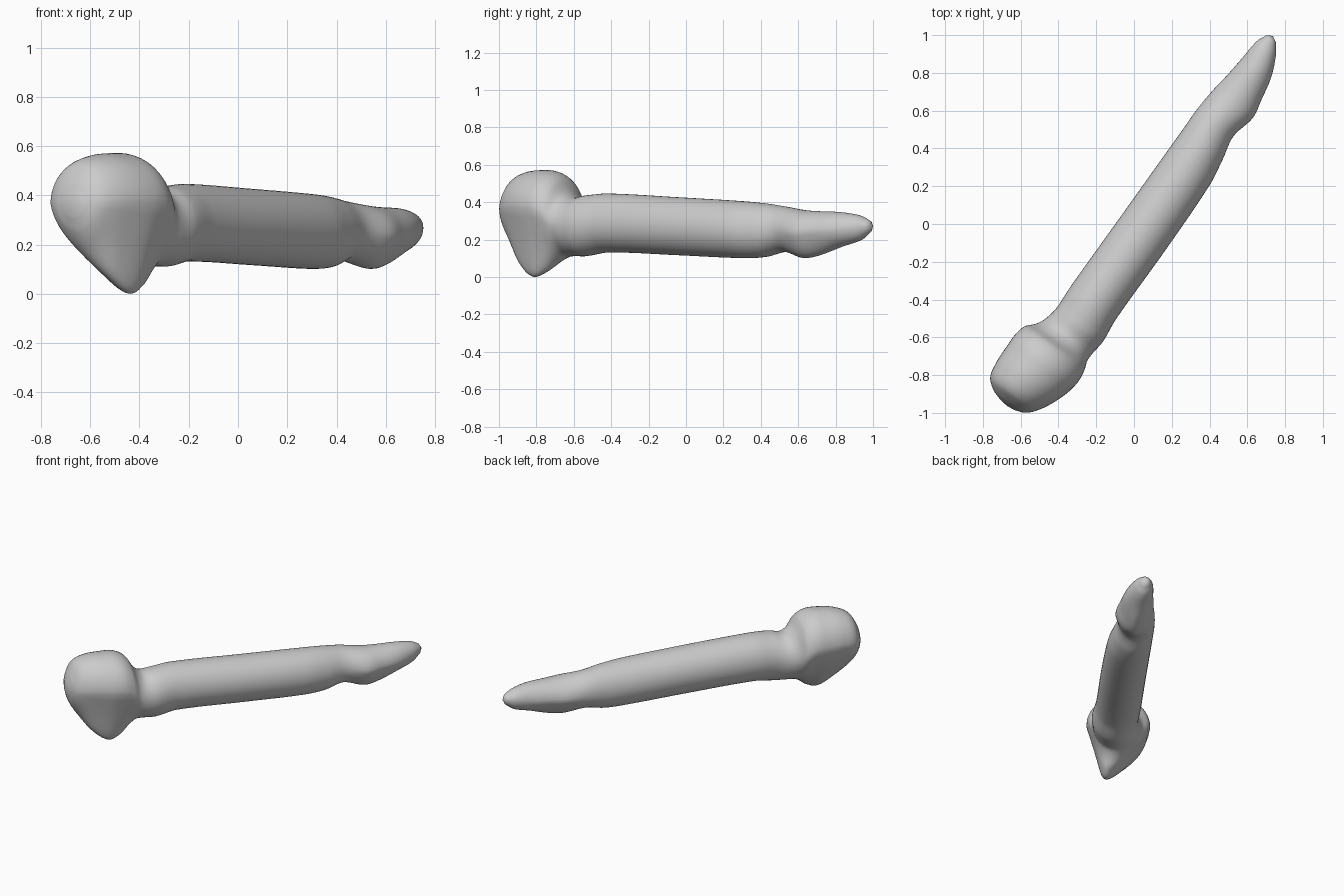
import bpy, bmesh, math

if "Cube" in bpy.data.objects:
    bpy.data.objects.remove(bpy.data.objects["Cube"])

SEGS, STEPS = 48, 6
DX, DY = 0.58, 0.81          # direction of the long axis seen from above
LEN2 = DX * DX + DY * DY

# Sections along the axis:
# distance, side min, side max, z bottom, z widest, z top, lower taper, lower shift
HEAD = [
    (-1.165, -.03, .06, .31, .36, .40, .0, .0),
    (-1.145, -.09, .11, .25, .36, .455, .1, .01),
    (-1.10, -.145, .155, .175, .365, .525, .25, .03),
    (-1.02, -.165, .20, .07, .37, .56, .45, .07),
    (-.92, -.17, .235, .0, .365, .57, .5, .08),
    (-.84, -.17, .245, .025, .36, .565, .45, .07),
    (-.775, -.155, .235, .08, .33, .53, .25, .04),
    (-.73, -.115, .22, .105, .29, .46, .1, .01),
]
SHAFT = [
    (-.68, -.09, .22, .11, .275, .425, 0, 0),
    (-.60, -.075, .228, .11, .28, .435, 0, 0),
    (-.46, -.08, .215, .13, .285, .445, 0, 0),
    (0.0, -.08, .215, .115, .27, .425, 0, 0),
    (.40, -.081, .205, .10, .25, .405, 0, 0),
    (.55, -.081, .182, .105, .245, .393, 0, 0),
]
TIP = [
    (.68, -.082, .157, .132, .25, .375, 0, 0),
    (.82, -.072, .184, .10, .235, .356, .25, .01),
    (.92, -.058, .166, .115, .24, .35, .25, .01),
    (1.05, -.045, .138, .16, .25, .345, .1, 0),
    (1.16, -.035, .09, .195, .265, .327, 0, 0),
    (1.215, -.012, .05, .235, .27, .30, 0, 0),
]


def spline(rows):
    """Smooth in-between sections (cubic Hermite over distance)."""
    n = len(rows)

    def slope(i, c):
        a, b = rows[max(i - 1, 0)], rows[min(i + 1, n - 1)]
        return (b[c] - a[c]) / (b[0] - a[0])

    out = []
    for i in range(n - 1):
        p, q = rows[i], rows[i + 1]
        h = q[0] - p[0]
        for k in range(STEPS):
            t = k / STEPS
            row = [p[0] + h * t]
            for c in range(1, 8):
                row.append((2*t**3 - 3*t*t + 1) * p[c] + (t**3 - 2*t*t + t) * h * slope(i, c)
                           + (3*t*t - 2*t**3) * q[c] + (t**3 - t*t) * h * slope(i + 1, c))
            out.append(row)
    out.append(list(rows[-1]))
    return out


def place(s, n, z):
    return ((s * DX + n * DY) / LEN2, (s * DY - n * DX) / LEN2, z)


def ring(bm, row):
    s, n0, n1, zb, zm, zt, taper, shift = row
    verts = []
    for i in range(SEGS):
        a = math.tau * i / SEGS
        c, d = math.cos(a), math.sin(a)
        u = max(0.0, -d)
        n = (n0 + n1) / 2 + (n1 - n0) / 2 * c * (1 - taper * u) + shift * u * u
        z = zm + d * ((zt - zm) if d > 0 else (zm - zb))
        verts.append(bm.verts.new(place(s, n, z)))
    return verts


# Head, shaft and tip as one blended skin
bm = bmesh.new()
rings = [ring(bm, r) for r in spline(HEAD + SHAFT + TIP)]
for a, b in zip(rings, rings[1:]):
    for i in range(SEGS):
        j = (i + 1) % SEGS
        bm.faces.new((a[i], a[j], b[j], b[i]))

# Rounded end caps
for loop, co in ((rings[0], place(-1.17, .015, .357)), (rings[-1], place(1.233, .018, .269))):
    v = bm.verts.new(co)
    for i in range(SEGS):
        bm.faces.new((loop[i], loop[(i + 1) % SEGS], v))

bmesh.ops.recalc_face_normals(bm, faces=bm.faces)
low = min(v.co.z for v in bm.verts)
for v in bm.verts:
    v.co.z -= low
for f in bm.faces:
    f.smooth = True
mesh = bpy.data.meshes.new("headed_pin")
bm.to_mesh(mesh)
bm.free()
obj = bpy.data.objects.new("headed_pin", mesh)
bpy.context.collection.objects.link(obj)
